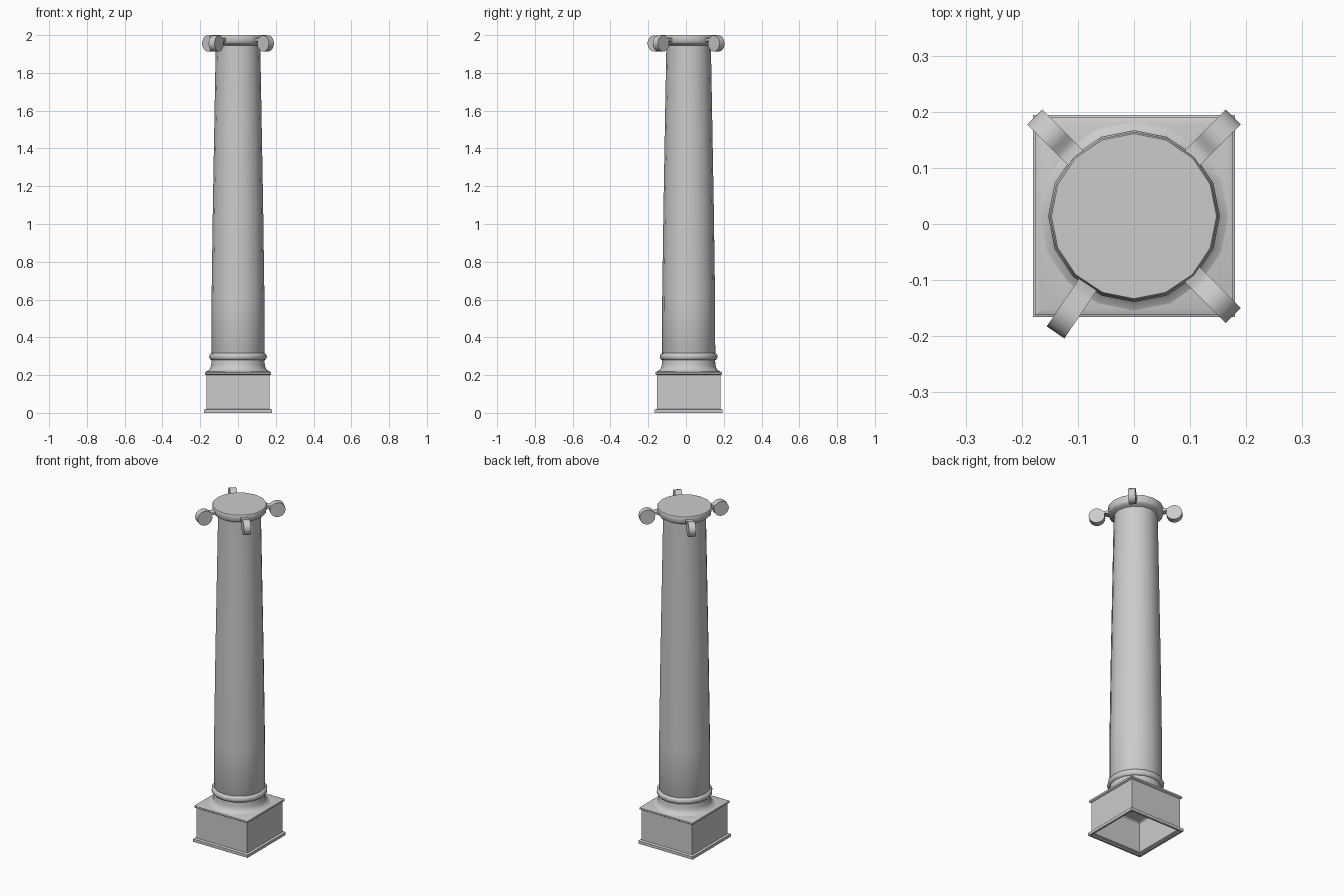
import bpy, bmesh, math
from mathutils import Matrix

if "Cube" in bpy.data.objects:
    bpy.data.objects.remove(bpy.data.objects["Cube"])

CY = 0.014  # column axis sits slightly behind the origin


def finish(name, bm, angle):
    bmesh.ops.recalc_face_normals(bm, faces=bm.faces)
    me = bpy.data.meshes.new(name)
    bm.to_mesh(me)
    bm.free()
    ob = bpy.data.objects.new(name, me)
    bpy.context.collection.objects.link(ob)
    ob.location.y = CY
    bpy.ops.object.select_all(action='DESELECT')
    ob.select_set(True)
    bpy.context.view_layer.objects.active = ob
    bpy.ops.object.shade_smooth_by_angle(angle=math.radians(angle))
    return ob


def lathe(name, profile, sides, phase=0.0, scale=1.0, cap_top=False, angle=40):
    bm = bmesh.new()
    rings = []
    for r, z in profile:
        rings.append([bm.verts.new((r * scale * math.cos(phase + 2 * math.pi * i / sides),
                                    r * scale * math.sin(phase + 2 * math.pi * i / sides), z))
                      for i in range(sides)])
    for a, b in zip(rings, rings[1:]):
        for i in range(sides):
            j = (i + 1) % sides
            bm.faces.new((a[i], a[j], b[j], b[i]))
    if cap_top:
        bm.faces.new(rings[-1])
    return finish(name, bm, angle)


# Square plinth, open underneath, with flanges top and bottom
lathe("plinth", [(0.168, 0.0), (0.18, 0.0), (0.18, 0.017), (0.168, 0.021), (0.168, 0.2),
                 (0.176, 0.205), (0.176, 0.215), (0.165, 0.219), (0.115, 0.221)],
      4, math.pi / 4, math.sqrt(2), angle=20)

# Shaft with flared foot, rounded ring and gentle taper
ring = [(0.14 + 0.013 * math.cos(t), 0.298 + 0.018 * math.sin(t))
        for t in [math.radians(a) for a in range(-90, 91, 30)]]
lathe("shaft", [(0.168, 0.22), (0.155, 0.226), (0.146, 0.238), (0.142, 0.255)] + ring +
      [(0.141, 0.318), (0.14, 0.6), (0.133, 1.1), (0.125, 1.55), (0.118, 1.94), (0.118, 1.955)],
      16, angle=50)

# Round cap slab
lathe("capital_slab", [(0.117, 1.945), (0.13, 1.95), (0.143, 1.957), (0.147, 1.962),
                       (0.15, 1.995), (0.147, 2.0)], 16, cap_top=True)

# Scroll side profile: arm from the slab, dipping into a round end
cr, cz, rad = 0.207, 1.956, 0.043
outline = [(0.11, 1.957), (0.11, 1.99), (0.145, 1.986), (0.162, 1.981), (0.175, 1.984)]
outline += [(cr + rad * math.cos(math.radians(a)), cz + rad * math.sin(math.radians(a)))
            for a in range(120, -201, -20)]
outline += [(0.155, 1.967), (0.142, 1.963)]


def scroll(name, degrees, width=0.038):
    bm = bmesh.new()
    face = bm.faces.new([bm.verts.new((r, -width / 2, z)) for r, z in outline])
    out = bmesh.ops.extrude_face_region(bm, geom=[face], use_keep_orig=True)
    moved = [g for g in out["geom"] if isinstance(g, bmesh.types.BMVert)]
    bmesh.ops.translate(bm, verts=moved, vec=(0, width, 0))
    bmesh.ops.transform(bm, matrix=Matrix.Rotation(math.radians(degrees), 4, 'Z'), verts=bm.verts)
    finish(name, bm, 40)


# Four corner scrolls, the front left one turned a little
for name, deg in [("back_right_scroll", 45), ("back_left_scroll", 135),
                  ("front_left_scroll", 236), ("front_right_scroll", 315)]:
    scroll(name, deg)
